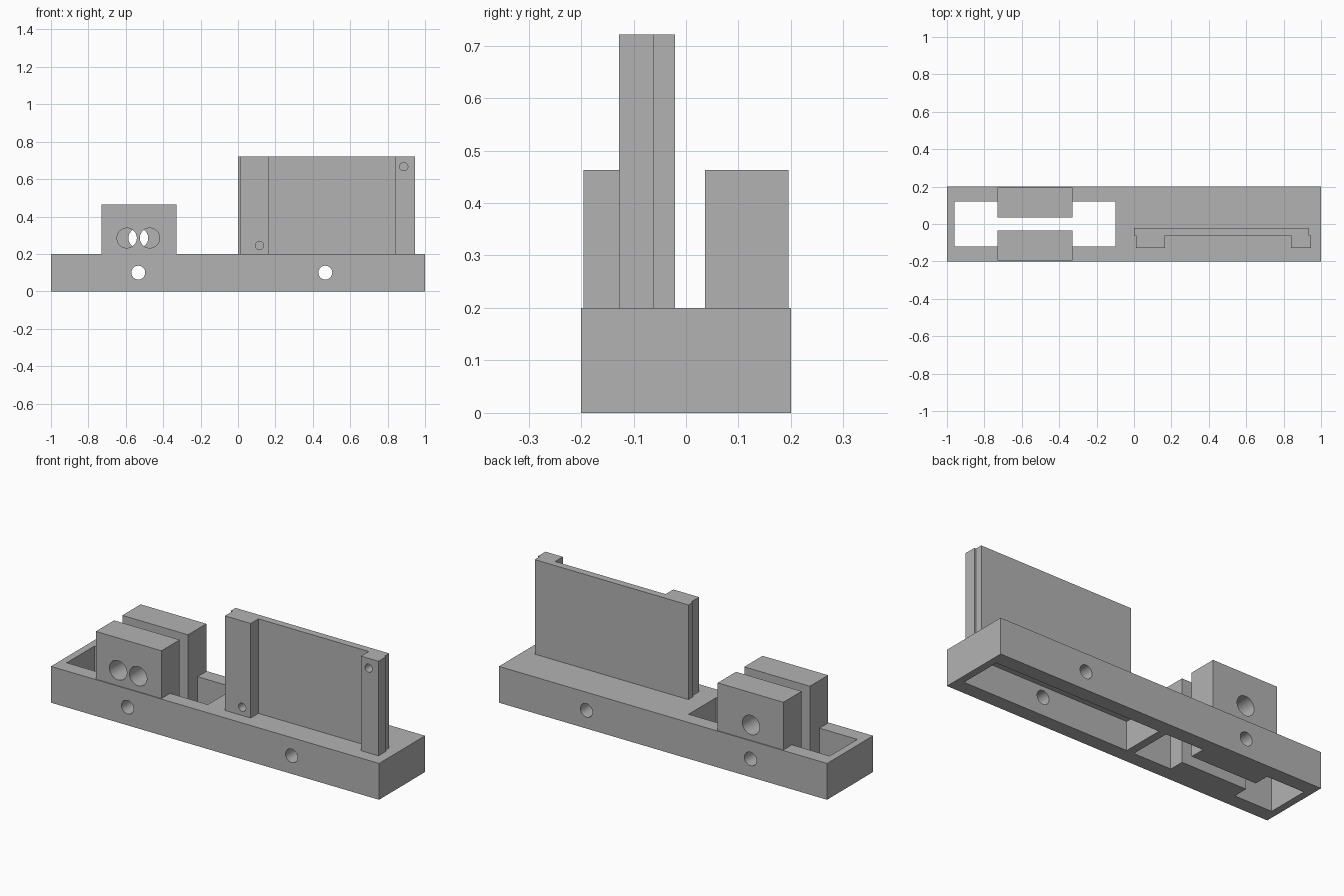
import bpy
import bmesh
import math

cube = bpy.data.objects.get("Cube")
if cube:
    bpy.data.objects.remove(cube, do_unlink=True)

grey = bpy.data.materials.new("plain grey")
grey.use_nodes = True
color = (0.45, 0.45, 0.45, 1)
grey.diffuse_color = color
grey.node_tree.nodes["Principled BSDF"].inputs["Base Color"].default_value = color


def prism(name, outline, bottom, top):
    """Extrude a closed plan outline between two heights."""
    bm = bmesh.new()
    face = bm.faces.new([bm.verts.new((x, y, bottom)) for x, y in outline])
    moved = bmesh.ops.extrude_face_region(bm, geom=[face])["geom"]
    verts = [v for v in moved if isinstance(v, bmesh.types.BMVert)]
    bmesh.ops.translate(bm, verts=verts, vec=(0, 0, top - bottom))
    bmesh.ops.recalc_face_normals(bm, faces=bm.faces)
    mesh = bpy.data.meshes.new(name)
    bm.to_mesh(mesh)
    bm.free()
    mesh.materials.append(grey)
    obj = bpy.data.objects.new(name, mesh)
    bpy.context.collection.objects.link(obj)
    return obj


def rect(x0, x1, y0, y1):
    return [(x0, y0), (x1, y0), (x1, y1), (x0, y1)]


def drill(name, x, z, radius, y0, y1):
    """Cylindrical cutter running front to back."""
    bpy.ops.mesh.primitive_cylinder_add(
        vertices=48, radius=radius, depth=y1 - y0,
        location=(x, (y0 + y1) / 2, z), rotation=(math.pi / 2, 0, 0))
    obj = bpy.context.object
    obj.name = name
    obj.data.materials.append(grey)
    return obj


def cut(target, cutters):
    """Subtract the cutters, then round off the shading of the bores."""
    bpy.ops.object.select_all(action="DESELECT")
    bpy.context.view_layer.objects.active = target
    target.select_set(True)
    for cutter in cutters:
        cutter.hide_render = True
        mod = target.modifiers.new("cut", "BOOLEAN")
        mod.operation = "DIFFERENCE"
        mod.solver = "EXACT"
        mod.object = cutter
        bpy.ops.object.modifier_apply(modifier=mod.name)
        bpy.data.objects.remove(cutter, do_unlink=True)
    bpy.ops.object.shade_smooth_by_angle(angle=math.radians(30))


BASE_TOP = 0.2
BLOCK_L, BLOCK_R = -0.73, -0.33
GAP, WALL = 0.036, 0.12

# Base with a waisted opening, an underside pocket and two cross bores
base = prism("base", rect(-1, 1, -0.2, 0.2), 0, BASE_TOP)
half = [(-0.96, WALL), (BLOCK_L, WALL), (BLOCK_L, GAP),
        (BLOCK_R, GAP), (BLOCK_R, WALL), (-0.1, WALL)]
opening = half + [(x, -y) for x, y in reversed(half)]
cut(base, [
    prism("opening_cutter", opening, -0.1, 0.3),
    prism("pocket_cutter", rect(-0.055, 0.96, -WALL, WALL), -0.1, 0.16),
    drill("left_bore", 0.467, 0.1, 0.037, -0.3, 0.3),
    drill("right_bore", -0.533, 0.1, 0.037, -0.3, 0.3),
])

# Twin blocks: two bores in the front one, a single bore in the rear one
for name, side, bores in (("front_block", -1, (-0.594, -0.472)),
                          ("rear_block", 1, (-0.533,))):
    y0, y1 = sorted((side * GAP, side * 0.195))
    block = prism(name, rect(BLOCK_L, BLOCK_R, y0, y1), BASE_TOP, 0.463)
    cut(block, [drill("block_bore", x, 0.285, 0.053, y0 - 0.1, y1 + 0.1)
                for x in bores])

# Upright panel with two forward ribs, each offset slightly from the plate
BACK, MID, FRONT = -0.021, -0.061, -0.128
panel = prism("upright_panel", [
    (0, BACK), (0, MID), (0.01, MID), (0.01, FRONT), (0.167, FRONT),
    (0.167, MID), (0.84, MID), (0.84, FRONT), (0.946, FRONT),
    (0.946, MID), (0.936, MID), (0.936, BACK)], BASE_TOP, 0.721)
cut(panel, [drill("low_pin_hole", 0.115, 0.245, 0.022, -0.2, MID),
            drill("high_pin_hole", 0.886, 0.667, 0.022, -0.2, MID)])
